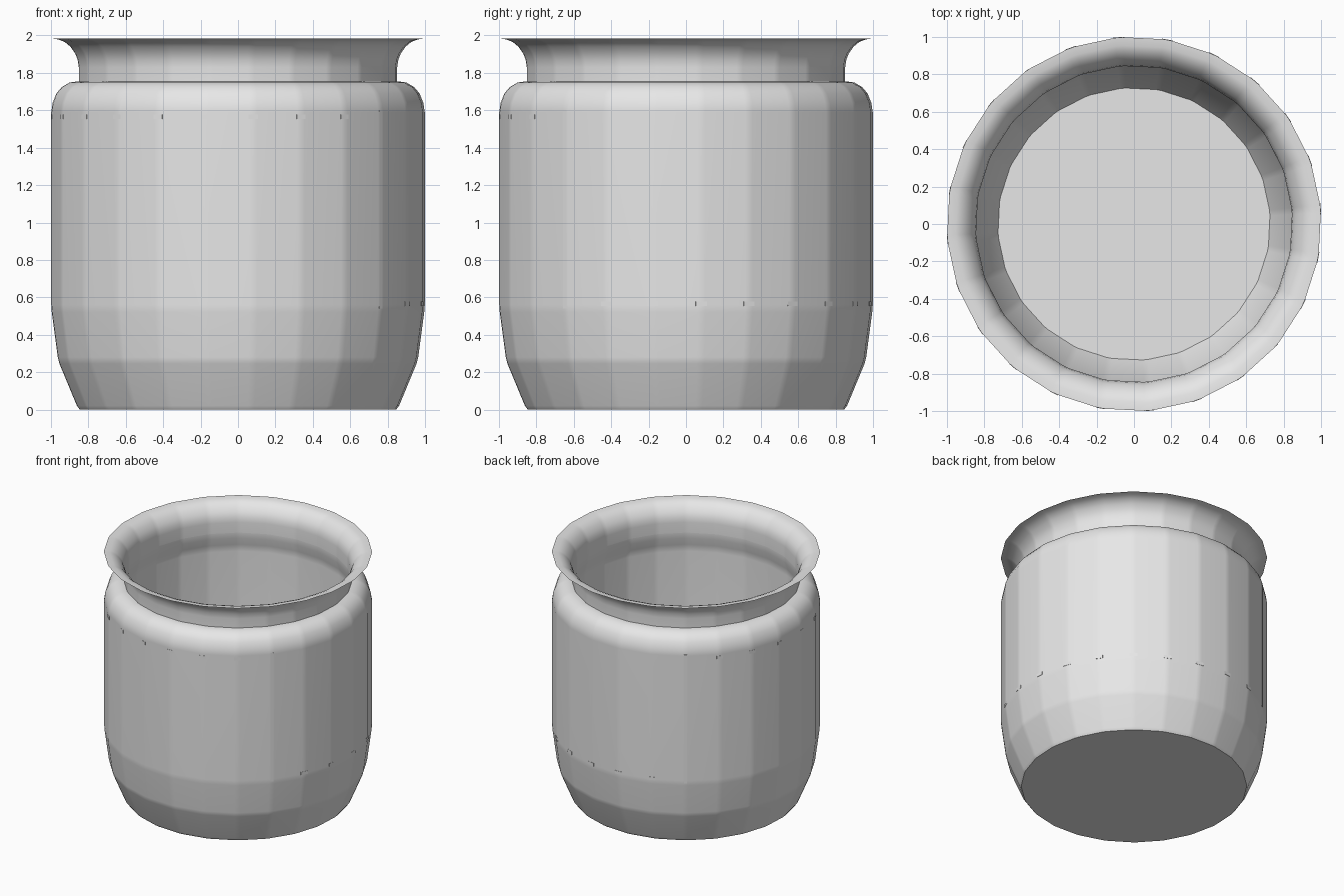
import bpy
import bmesh
from math import sin, cos, radians
from mathutils import Vector, Matrix

cube = bpy.data.objects.get("Cube")
if cube:
    bpy.data.objects.remove(cube)

SIDES = 24
STEP = 360 / SIDES
TURN = 4.7          # turn of the first corner, degrees
SOFT = 0.08         # share of each flat taken by the softened corner

grey = bpy.data.materials.new("plain_grey")
grey.use_nodes = True
grey.diffuse_color = (0.8, 0.8, 0.8, 1)
grey.node_tree.nodes["Principled BSDF"].inputs["Base Color"].default_value = (0.8, 0.8, 0.8, 1)


def corner(i, radius, z):
    a = radians(TURN + STEP * i)
    return Vector((radius * cos(a), radius * sin(a), z))


def ring(bm, radius, z):
    """Polygon ring whose corners are slightly softened."""
    verts = []
    for i in range(SIDES):
        p, q = corner(i, radius, z), corner(i + 1, radius, z)
        verts += [bm.verts.new(p.lerp(q, SOFT)), bm.verts.new(p.lerp(q, 1 - SOFT))]
    return verts


def add_object(name, bm):
    mesh = bpy.data.meshes.new(name)
    bm.to_mesh(mesh)
    bm.free()
    obj = bpy.data.objects.new(name, mesh)
    bpy.context.collection.objects.link(obj)
    mesh.materials.append(grey)
    return obj


def lathe(name, profile, cap_ends):
    """Many-sided turned part; caps close the first and last ring."""
    bm = bmesh.new()
    rings = [ring(bm, r, z) for r, z in profile]
    n = len(rings[0])
    for low, high in zip(rings, rings[1:]):
        for i in range(n):
            j = (i + 1) % n
            bm.faces.new((low[i], low[j], high[j], high[i]))
    if cap_ends:
        bm.faces.new(rings[0][::-1])
        bm.faces.new(rings[-1])
    bmesh.ops.recalc_face_normals(bm, faces=bm.faces[:])
    obj = add_object(name, bm)
    bpy.ops.object.select_all(action='DESELECT')
    obj.select_set(True)
    bpy.context.view_layer.objects.active = obj
    bpy.ops.object.shade_smooth_by_angle(angle=radians(32))
    weighted = obj.modifiers.new("flat_panels", 'WEIGHTED_NORMAL')
    weighted.keep_sharp = True
    return obj


def plates(name, places, width, height):
    """Thin plates lying on the corners of the wall."""
    bm = bmesh.new()
    for i, z in places:
        a = radians(TURN + STEP * i)
        place = (Matrix.Translation(corner(i, 0.998, z)) @ Matrix.Rotation(a, 4, 'Z')
                 @ Matrix.Diagonal((0.008, width, height, 1)))
        bmesh.ops.create_cube(bm, size=1, matrix=place)
    return add_object(name, bm)


# Thick-walled body: outside from base to shoulder, then inside down to floor
lathe("pot_body", [
    (0.85, 0), (0.865, 0.02), (0.959, 0.245), (0.968, 0.28),
    (1.0, 0.52), (1.003, 0.56), (1.003, 1.59), (0.995, 1.64), (0.975, 1.69),
    (0.945, 1.725), (0.905, 1.748), (0.86, 1.755),
    (0.848, 1.75), (0.85, 1.7), (0.87, 1.64), (0.88, 1.58),
    (0.88, 0.56), (0.85, 0.28), (0.73, 0.06)], True)

# Thin neck flaring out into the rim
flare = [(0.855, 1.745), (0.855, 1.83), (0.861, 1.87), (0.875, 1.905),
         (0.9, 1.94), (0.93, 1.965), (0.965, 1.979), (1.003, 1.984)]
lining = [(r - 0.007, z + 0.002) for r, z in flare[:-1]]
lathe("flared_neck", flare + lining[::-1], False)

# Upright seams and the row of stitches along each half
first, second = -3, 8
plates("side_seams", [(first, 1.07), (second, 1.07)], 0.022, 1.06)
plates("lower_stitches", [(i, 0.565) for i in range(first + 1, second)], 0.06, 0.025)
plates("upper_stitches", [(i, 1.565) for i in range(second + 1, first + SIDES)], 0.05, 0.025)
